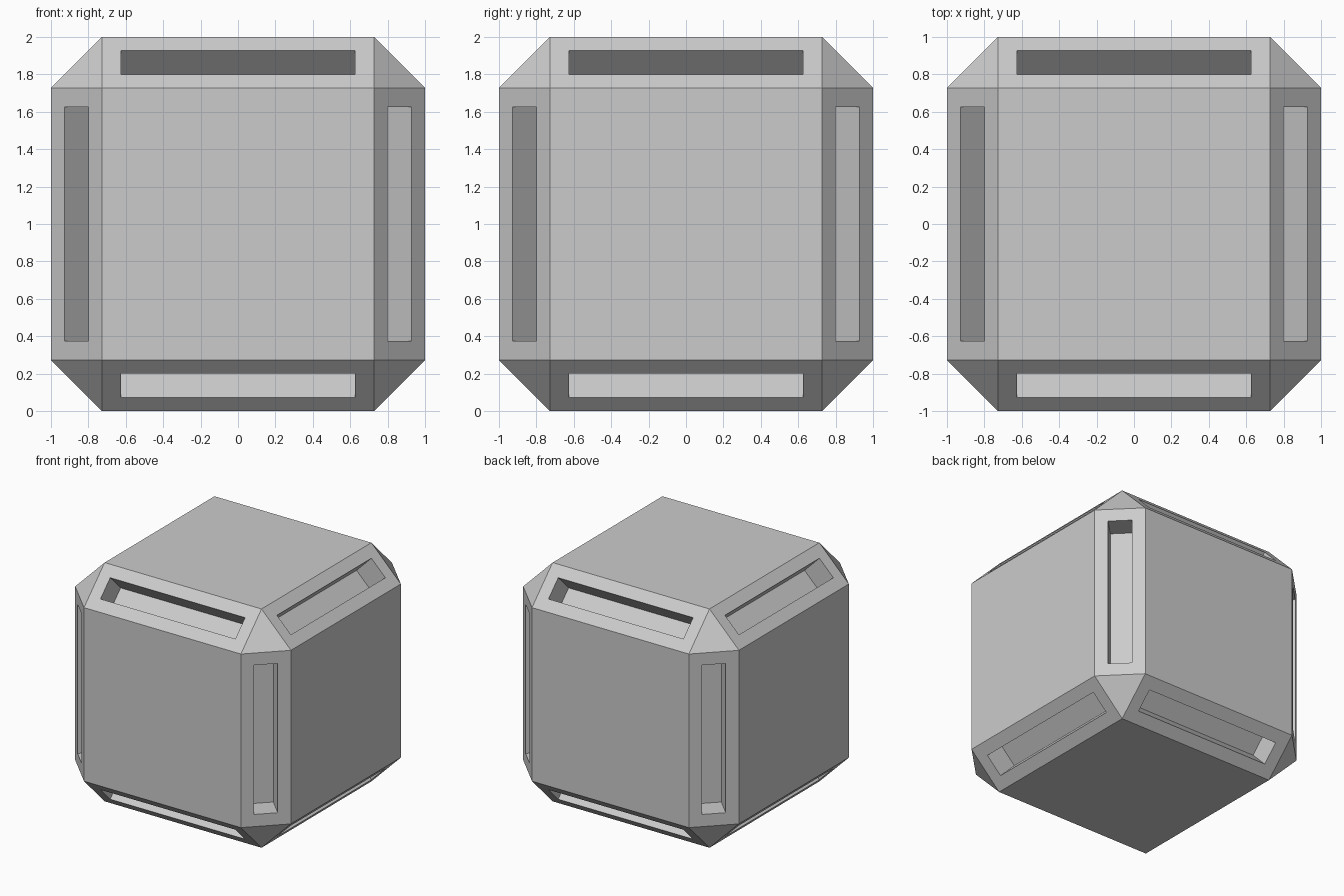
import bpy
import bmesh
from mathutils import Matrix

if "Cube" in bpy.data.objects:
    bpy.data.objects.remove(bpy.data.objects["Cube"])

BEVEL = 0.273   # edge chamfer
RIM = 0.102     # border around each slot
DEPTH = 0.195   # slot depth

# Chamfered cube body
bm = bmesh.new()
bmesh.ops.create_cube(bm, size=2.0, matrix=Matrix.Translation((0, 0, 1)))
bmesh.ops.bevel(bm, geom=bm.edges[:], offset=BEVEL, offset_type='OFFSET',
                segments=1, profile=0.5, affect='EDGES')
bm.normal_update()

# Recessed slot in each of the twelve edge faces
edge_faces = [f for f in bm.faces
              if sum(abs(c) > 0.5 for c in f.normal) == 3 - 1 and len(f.verts) == 4]
bmesh.ops.inset_individual(bm, faces=edge_faces, thickness=RIM, use_even_offset=True)
bm.normal_update()
floors = bmesh.ops.extrude_discrete_faces(bm, faces=edge_faces)["faces"]
bm.normal_update()
for f in floors:
    bmesh.ops.translate(bm, verts=f.verts[:], vec=f.normal * -DEPTH)
bmesh.ops.recalc_face_normals(bm, faces=bm.faces[:])

mesh = bpy.data.meshes.new("slotted_cube")
bm.to_mesh(mesh)
bm.free()
body = bpy.data.objects.new("slotted_cube", mesh)
bpy.context.collection.objects.link(body)
